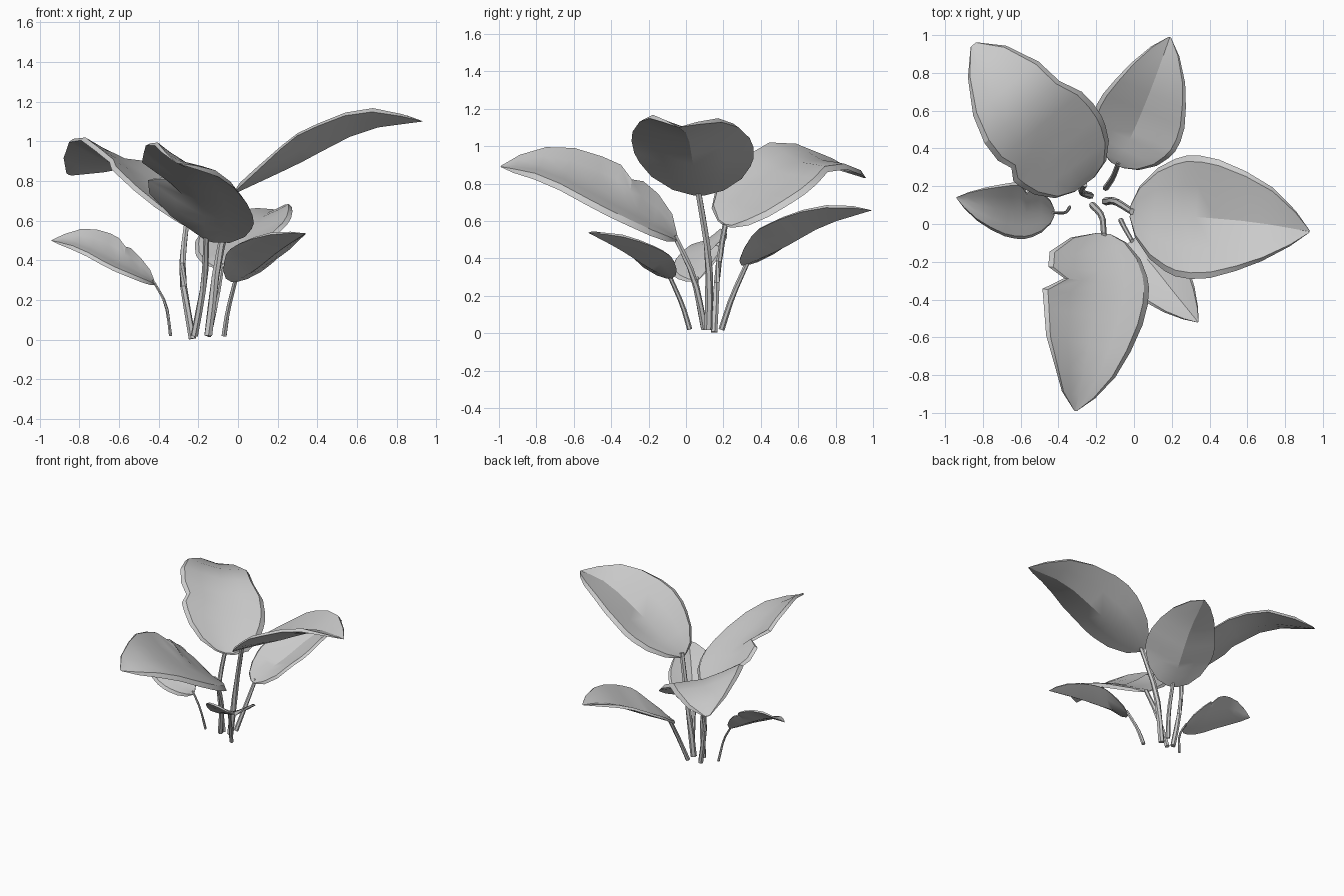
import bpy, bmesh, math
from mathutils import Vector

if "Cube" in bpy.data.objects:
    bpy.data.objects.remove(bpy.data.objects["Cube"])

# shared leaf outline: (position along midrib, half width)
OUTLINE = [(0, .1), (.04, .42), (.13, .74), (.22, .91), (.28, .98), (.36, 1), (.46, .96),
           (.6, .81), (.75, .6), (.9, .29), (1, .015)]


def along(points, t):
    """Smooth curve through the points, t from 0 to 1."""
    p = [Vector(q) for q in points]
    p = [2 * p[0] - p[1]] + p + [2 * p[-1] - p[-2]]
    n = len(p) - 3
    i = min(int(t * n), n - 1)
    u = t * n - i
    a, b, c, d = p[i:i + 4]
    return .5 * (2 * b + (c - a) * u + (2 * a - 5 * b + 4 * c - d) * u * u
                 + (3 * b - a - 3 * c + d) * u ** 3)


def skin(name, rows):
    """Closed smooth mesh through equal rings of points."""
    bm = bmesh.new()
    rows = [[bm.verts.new(p) for p in row] for row in rows]
    n = len(rows[0])
    for a, b in zip(rows, rows[1:]):
        for i in range(n):
            bm.faces.new((a[i], a[(i + 1) % n], b[(i + 1) % n], b[i]))
    bm.faces.new(rows[0])
    bm.faces.new(rows[-1])
    bmesh.ops.recalc_face_normals(bm, faces=bm.faces)
    me = bpy.data.meshes.new(name)
    bm.to_mesh(me)
    bm.free()
    ob = bpy.data.objects.new(name, me)
    bpy.context.collection.objects.link(ob)
    bpy.ops.object.select_all(action='DESELECT')
    bpy.context.view_layer.objects.active = ob
    ob.select_set(True)
    bpy.ops.object.shade_smooth_by_angle(angle=math.radians(30))


def leaf(name, spine, width, cup, edits=(), blunt=1, flat_base=0, thick=.028):
    """width and cup are (left, right) seen along the leaf; edits are (side, row, factor)."""
    top = [-1, -.9, -.5, 0, .5, .9, 1]
    ring = [(s, 1 if abs(s) < 1 else 0) for s in top] + [(s, 0) for s in (.5, 0, -.5)]
    factor = {(s, r): f for s, r, f in edits}
    rows = []
    for r, (t, w) in enumerate(OUTLINE):
        c = along(spine, t)
        d = along(spine, min(t + .03, 1)) - along(spine, max(t - .03, 0))
        side = Vector((d.y, -d.x, 0)).normalized()
        w = w ** blunt
        ramp = min(1, .15 + .85 * t / flat_base) if flat_base else 1
        row = []
        for s, up in ring:
            k = 1 if s > 0 else 0
            cut = factor.get((1 if s > 0 else -1, r), 1)
            p = c + side * s * cut * w * width[k]
            p.z += cup[k] * ramp * w * abs(s) ** 1.15 * math.sqrt(cut)
            p.z += up * thick * min(1, w * 2)
            row.append(p)
        rows.append(row)
    skin(name, rows)


def stem(name, points, radius, sides=6):
    rows = []
    for j in range(6):
        t = j / 5
        d = along(points, min(t + .05, 1)) - along(points, max(t - .05, 0))
        q = d.to_track_quat('Z', 'Y')
        r = radius * (1.1 - .25 * t)
        rows.append([along(points, t) + q @ Vector((r * math.cos(a), r * math.sin(a), 0))
                     for a in (math.tau * i / sides for i in range(sides))])
    skin(name, rows)


# large right leaf
leaf("leaf_right", [(-.02, .07, .735), (.3, .04, .885), (.63, .01, 1.05), (.93, -.04, 1.1)],
     (.325, .33), (.095, .13), flat_base=.36)
stem("stem_right", [(-.15, .12, .02), (-.1, .12, .4), (-.01, .065, .76)], .02)

# large back left leaf
leaf("leaf_back_left", [(-.26, .21, .57), (-.43, .44, .76), (-.61, .66, .9), (-.85, .95, .83)],
     (.3, .29), (.13, -.03),
     [(-1, 5, .87), (-1, 7, 1.1), (-1, 8, 1.12), (1, 7, .9)], .65)
stem("stem_back_left", [(-.23, .15, .005), (-.28, .17, .33), (-.26, .21, .58)], .017)

# large front leaf
leaf("leaf_front", [(-.16, -.05, .5), (-.19, -.36, .69), (-.25, -.7, .85), (-.31, -.99, .89)],
     (.27, .28), (-.075, .185),
     [(1, 1, 1.35), (1, 2, 1.3), (1, 3, 1.08), (1, 4, .68), (1, 5, 1.05), (1, 8, .9)], .9)
stem("stem_front", [(-.22, .1, .02), (-.17, .04, .3), (-.16, -.06, .52)], .017)

# back leaf
leaf("leaf_back", [(-.09, .31, .36), (.01, .52, .455), (.1, .74, .575), (.19, .99, .655)],
     (.235, .25), (.06, .115), blunt=.9, flat_base=.25, thick=.022)
stem("stem_back", [(-.15, .19, .02), (-.11, .25, .2), (-.08, .33, .38)], .015)

# small left leaf
leaf("leaf_left", [(-.42, .06, .28), (-.6, .06, .38), (-.77, .09, .465), (-.94, .14, .5)],
     (.14, .16), (-.04, .12), [(1, 4, .7)], thick=.018)
stem("stem_left", [(-.34, .09, .02), (-.365, .06, .18), (-.43, .06, .3)], .008)

# small front right leaf
leaf("leaf_front_right", [(-.02, -.09, .29), (.09, -.21, .355), (.21, -.36, .45), (.34, -.52, .535)],
     (.17, .18), (.07, .095), flat_base=.3, thick=.018)
stem("stem_front_right", [(-.07, .02, .02), (-.05, -.02, .15), (-.01, -.09, .31)], .013)
